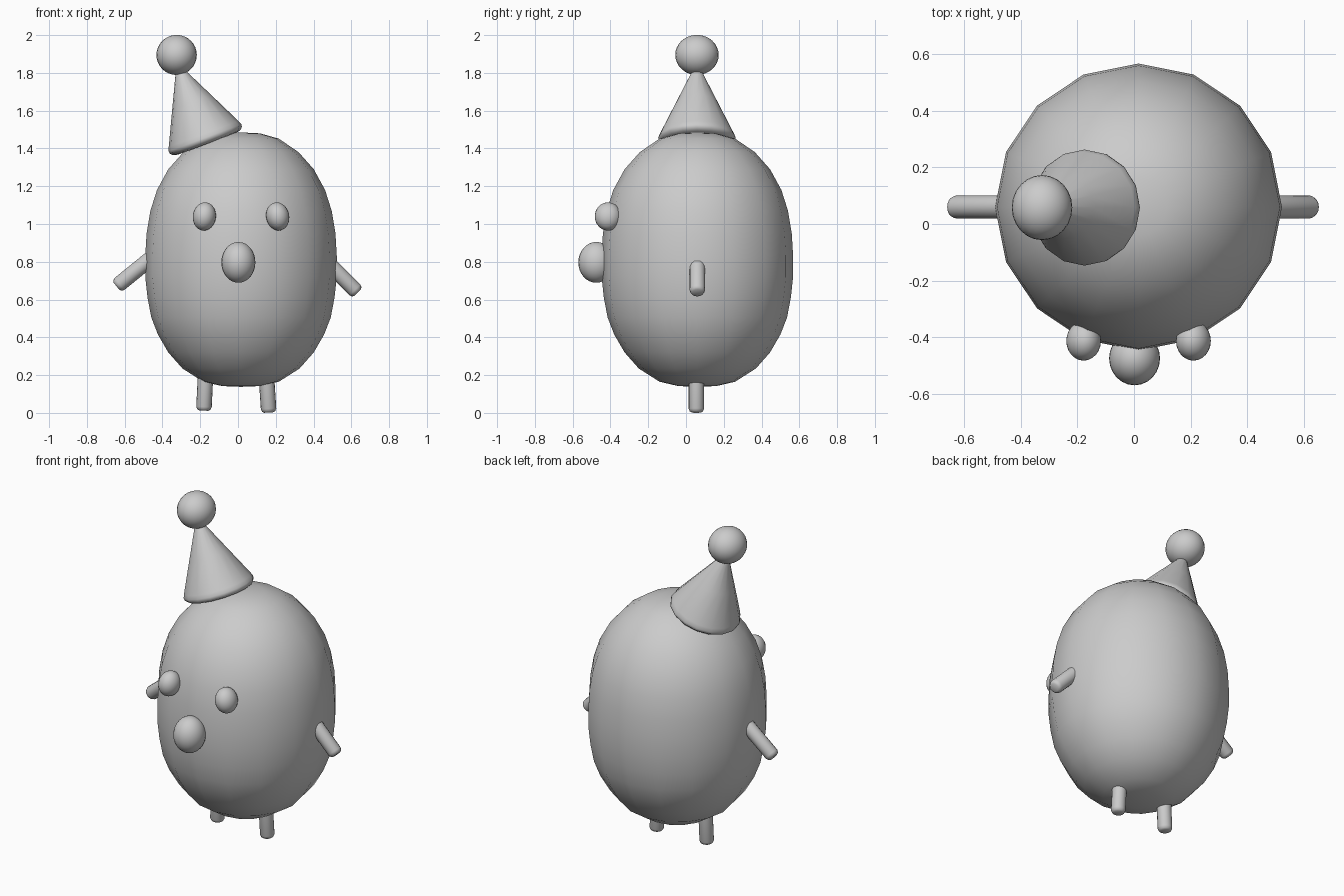
import bpy, bmesh, math
from mathutils import Vector, Matrix

if "Cube" in bpy.data.objects:
    bpy.data.objects.remove(bpy.data.objects["Cube"])

CX, CY = 0.016, 0.06   # axis of the body


def finish(name, bm, matrix, angle=60):
    bmesh.ops.recalc_face_normals(bm, faces=bm.faces)
    mesh = bpy.data.meshes.new(name)
    bm.to_mesh(mesh)
    bm.free()
    ob = bpy.data.objects.new(name, mesh)
    ob.matrix_world = matrix
    bpy.context.collection.objects.link(ob)
    bpy.ops.object.select_all(action='DESELECT')
    ob.select_set(True)
    bpy.context.view_layer.objects.active = ob
    bpy.ops.object.shade_smooth_by_angle(angle=math.radians(angle))
    return ob


def lathe(name, profile, matrix, sides=16):
    """Spin (radius, height) points around local z; the ends close on the axis."""
    bm = bmesh.new()
    vs = [bm.verts.new((r, 0, z)) for r, z in profile]
    edges = [bm.edges.new(p) for p in zip(vs, vs[1:])]
    bmesh.ops.spin(bm, geom=vs + edges, cent=(0, 0, 0), axis=(0, 0, 1),
                   angle=math.tau, steps=sides, use_duplicate=False)
    bmesh.ops.remove_doubles(bm, verts=bm.verts, dist=1e-4)
    return finish(name, bm, matrix)


def ellipsoid(name, centre, radii, roll=0):
    bm = bmesh.new()
    bmesh.ops.create_uvsphere(bm, u_segments=24, v_segments=16, radius=1)
    bmesh.ops.scale(bm, vec=radii, verts=bm.verts)
    m = Matrix.Translation(centre) @ Matrix.Rotation(math.radians(roll), 4, 'Y')
    return finish(name, bm, m)


def stick(name, start, end, r=0.041):
    """Round rod with a softened tip."""
    a, b = Vector(start), Vector(end)
    d = b - a
    m = Matrix.Translation(a) @ d.to_track_quat('Z', 'Y').to_matrix().to_4x4()
    n = d.length
    profile = [(0, 0), (r, 0), (r, n - 0.02), (r * 0.85, n - 0.006), (r * 0.6, n), (0, n)]
    return lathe(name, profile, m)


# Body
lathe("body", [(0, 0.138), (0.1, 0.142), (0.2, 0.165), (0.31, 0.235), (0.385, 0.32),
               (0.44, 0.415), (0.475, 0.505), (0.495, 0.61), (0.507, 0.72), (0.507, 0.83),
               (0.50, 0.95), (0.48, 1.07), (0.445, 1.18), (0.385, 1.29), (0.305, 1.38),
               (0.2, 1.452), (0.1, 1.48), (0, 1.485)],
      Matrix.Translation((CX, CY, 0)))

# Tilted party hat and bobble
lathe("hat", [(0, 0), (0.165, 0), (0.19, 0.006), (0.204, 0.02), (0.205, 0.034),
              (0.197, 0.055), (0.11, 0.235), (0.035, 0.39), (0.025, 0.41), (0, 0.415)],
      Matrix.Translation((-0.163, 0.058, 1.425)) @ Matrix.Rotation(math.radians(-20.5), 4, 'Y'))
ellipsoid("hat_bobble", (-0.325, 0.058, 1.895), (0.107, 0.115, 0.106))

# Face
for side, s in (("left", -1), ("right", 1)):
    ellipsoid(f"{side}_eye", (CX + s * 0.194, -0.413, 1.04), (0.061, 0.07, 0.075),
              roll=8 if s < 0 else -12)
ellipsoid("nose", (0.002, -0.475, 0.797), (0.09, 0.095, 0.108))

# Arms and legs
stick("left_arm", (-0.40, CY, 0.867), (-0.643, CY, 0.67))
stick("right_arm", (0.42, CY, 0.85), (0.633, CY, 0.637))
stick("left_leg", (-0.168, 0.055, 0.28), (-0.181, 0.055, 0.012))
stick("right_leg", (0.145, 0.055, 0.28), (0.163, 0.055, 0.002))
